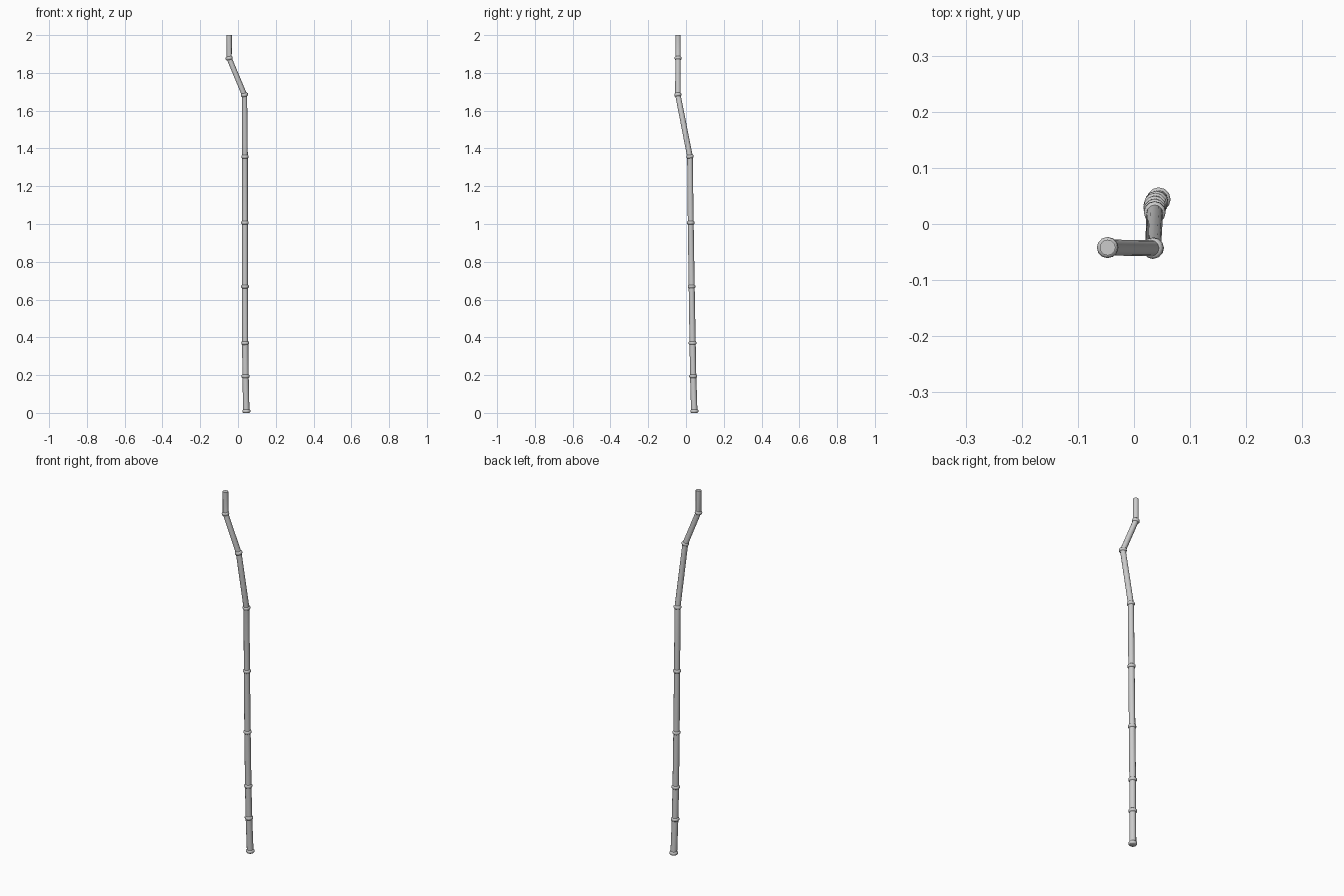
import bpy, bmesh
from math import cos, sin, pi, radians
from mathutils import Vector

if "Cube" in bpy.data.objects:
    bpy.data.objects.remove(bpy.data.objects["Cube"])

SIDES = 12
# Centre of each joint from the ground to the tip
PATH = [Vector(p) for p in [
    (0.044, 0.044, 0.0), (0.040, 0.038, 0.194), (0.038, 0.035, 0.370),
    (0.037, 0.030, 0.669), (0.037, 0.025, 1.007), (0.037, 0.021, 1.357),
    (0.034, -0.043, 1.684), (-0.047, -0.042, 1.878), (-0.047, -0.042, 2.0)]]


def axis_at(i):
    # Mean direction of the two internodes meeting at a joint
    if i in (0, len(PATH) - 1):
        return Vector((0, 0, 1))
    a = (PATH[i] - PATH[i - 1]).normalized()
    b = (PATH[i + 1] - PATH[i]).normalized()
    return (a + b).normalized()


def loft(name, sections):
    # Skin circular sections given as (centre, axis, radius)
    bm = bmesh.new()
    loops = []
    for c, axis, r in sections:
        u = Vector((0, 1, 0)).cross(axis).normalized()
        v = axis.cross(u)
        loops.append([bm.verts.new(c + r * (cos(2 * pi * k / SIDES) * u + sin(2 * pi * k / SIDES) * v))
                      for k in range(SIDES)])
    for lo, hi in zip(loops, loops[1:]):
        for k in range(SIDES):
            n = (k + 1) % SIDES
            bm.faces.new((lo[k], lo[n], hi[n], hi[k]))
    bm.faces.new(loops[0][::-1])
    bm.faces.new(loops[-1])
    mesh = bpy.data.meshes.new(name)
    bm.to_mesh(mesh)
    bm.free()
    obj = bpy.data.objects.new(name, mesh)
    bpy.context.collection.objects.link(obj)
    bpy.context.view_layer.objects.active = obj
    obj.select_set(True)
    bpy.ops.object.shade_smooth_by_angle(angle=radians(50))
    obj.select_set(False)
    return obj


def stalk_radius(z):
    return 0.0168 - 0.0014 * z


# Tapering bent stalk
loft("stalk", [(p, axis_at(i), stalk_radius(p.z)) for i, p in enumerate(PATH)])

# Raised ring at every joint, including the foot
for i, p in enumerate(PATH[:-1]):
    axis = axis_at(i)
    c = p + Vector((0, 0, 0.009)) if i == 0 else p
    r = stalk_radius(p.z)
    loft(f"joint_ring_{i + 1}", [(c + axis * h, axis, r + e) for h, e in
         ((-0.009, 0.0005), (-0.0045, 0.0045), (0.0045, 0.0045), (0.009, 0.0005))])
